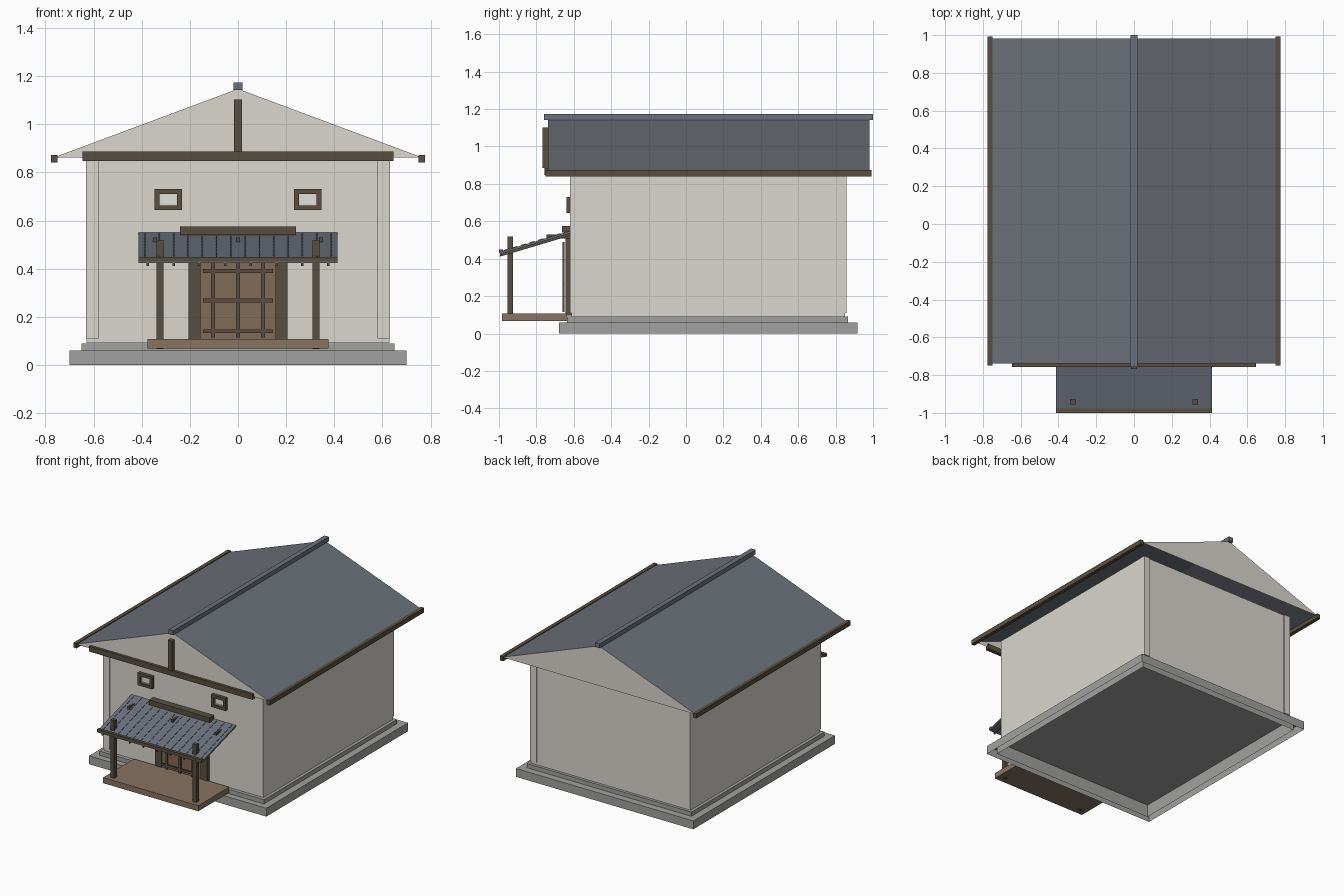
import bpy, bmesh, math

if "Cube" in bpy.data.objects:
    bpy.data.objects.remove(bpy.data.objects["Cube"])


def material(name, r, g, b):
    """Flat colour given as 0-255 sRGB, stored as linear."""
    def lin(c):
        c /= 255
        return c / 12.92 if c < 0.04045 else ((c + 0.055) / 1.055) ** 2.4
    m = bpy.data.materials.new(name)
    m.diffuse_color = (lin(r), lin(g), lin(b), 1)
    m.use_nodes = True
    m.node_tree.nodes["Principled BSDF"].inputs["Base Color"].default_value = m.diffuse_color
    return m


PLASTER = material("plaster", 219, 215, 207)
CONCRETE = material("concrete", 161, 161, 159)
WOOD = material("dark_wood", 89, 79, 64)
PLANK = material("deck_plank", 136, 116, 98)
DOOR = material("door_plank", 129, 107, 87)
ROOF = material("slate_roof", 106, 112, 120)
TILE = material("blue_slate", 107, 114, 125)
PANE = material("pale_pane", 228, 226, 221)


def finish(name, bm, *mats):
    me = bpy.data.meshes.new(name)
    bm.to_mesh(me)
    bm.free()
    for m in mats:
        me.materials.append(m)
    ob = bpy.data.objects.new(name, me)
    bpy.context.collection.objects.link(ob)
    return ob


def add_box(bm, x0, x1, y0, y1, z0, z1, shear=0.0):
    """Box in a bmesh; shear raises z with distance along y from y0."""
    for v in bmesh.ops.create_cube(bm, size=1)["verts"]:
        x, y, z = v.co
        yy = y1 if y > 0 else y0
        v.co = (x1 if x > 0 else x0, yy,
                (z1 if z > 0 else z0) + shear * (yy - y0))


def boxes(name, mat, *dims, shear=0.0):
    bm = bmesh.new()
    for d in dims:
        add_box(bm, *d, shear=shear)
    return finish(name, bm, mat)


def mirrored(x0, x1, *rest):
    return [(x0, x1, *rest), (-x1, -x0, *rest)]


def ring_frame(name, mat, cx, cz, w, h, t, y0, y1):
    """Rectangular frame of outer half size w, h and bar width t."""
    boxes(name, mat,
          (cx - w, cx + w, y0, y1, cz + h - t, cz + h),
          (cx - w, cx + w, y0, y1, cz - h, cz - h + t),
          (cx - w, cx - w + t, y0, y1, cz - h + t, cz + h - t),
          (cx + w - t, cx + w, y0, y1, cz - h + t, cz + h - t))


# Foundation: outer step and inner plinth, shells open underneath
def shell(name, steps, cap):
    bm = bmesh.new()
    rings = [[bm.verts.new(p) for p in
              [(-x, y0, z), (x, y0, z), (x, y1, z), (-x, y1, z)]]
             for x, y0, y1, z in steps]
    for a, b in zip(rings, rings[1:]):
        for i in range(4):
            j = (i + 1) % 4
            bm.faces.new((a[i], a[j], b[j], b[i]))
    if cap:
        bm.faces.new(rings[-1])
    finish(name, bm, CONCRETE)


shell("foundation_step", [(.70, -.68, .917, 0), (.70, -.68, .917, .06),
                          (.65, -.635, .867, .06)], False)
shell("plinth", [(.65, -.635, .867, 0), (.65, -.635, .867, .09)], True)

# Wall block with slightly raised corner pilasters on both ends
boxes("walls", PLASTER, (-.63, .63, -.613, .85, .092, .86))
boxes("corner_pilasters", PLASTER,
      *mirrored(.58, .6305, -.62, -.57, .11, .861),
      *mirrored(.58, .6305, .807, .857, .11, .861))

# Gabled roof, open underneath, with plaster ends
bm = bmesh.new()
front, back = [[bm.verts.new(p) for p in
                [(-.765, y, .862), (0, y, 1.147), (.765, y, .862)]]
               for y in (-.738, .982)]
bm.faces.new(front[::-1]).material_index = 1
bm.faces.new(back).material_index = 1
for i in range(2):
    bm.faces.new((front[i], front[i + 1], back[i + 1], back[i]))
for f in bm.faces:
    f.normal_update()
    if f.normal.z < -.1 or (f.material_index and
                            f.normal.y * f.calc_center_median().y < 0):
        f.normal_flip()
finish("main_roof", bm, ROOF, PLASTER)

boxes("ridge_cap", TILE, (-.018, .018, -.758, 1.0, 1.142, 1.173))
boxes("eave_boards", WOOD, *mirrored(.75, .776, -.75, .992, .84, .873))
boxes("gable_beam", WOOD, (-.645, .645, -.757, -.73, .848, .886))
boxes("king_post", WOOD, (-.016, .016, -.768, -.735, .886, 1.102))

# Small upper windows: frame, inner plaster trim, pale pane
for side, cx in (("left", -.29), ("right", .29)):
    ring_frame(side + "_window_frame", WOOD, cx, .687, .057, .044, .02,
               -.638, -.605)
    ring_frame(side + "_window_trim", PLASTER, cx, .687, .037, .024, .005,
               -.628, -.605)
    boxes(side + "_window_pane", PANE,
          (cx - .032, cx + .032, -.622, -.613, .668, .706))

# Porch deck and posts
boxes("porch_deck", PLANK, (-.376, .376, -.985, -.636, .068, .108))
boxes("porch_posts", WOOD, *mirrored(.309, .339, -.955, -.926, .067, .52))

# Sloping porch roof, rafters below, low segmented tile ribs above
SLOPE, YF, YB = .298, -.995, -.613
boxes("porch_roof", TILE, (-.413, .413, YF, YB, .424, .436), shear=SLOPE)
boxes("porch_rafters", WOOD,
      *[(x - .005, x + .005, YF, YB, .411, .425)
        for x in [(-3.5 + i) * .107 for i in range(8)]], shear=SLOPE)
bm = bmesh.new()
for i in range(14):
    x = (i - 6.5) * .0595
    for k in range(8):
        y = YF + .02 + k * .046
        z = .434 + SLOPE * (y - YF)
        add_box(bm, x - .003, x + .003, y, y + .028, z, z + .006, SLOPE)
finish("tile_ribs", bm, TILE)
boxes("porch_fascia", WOOD, (-.413, .413, -1.0, -.978, .43, .449))
boxes("porch_ridge_beam", WOOD, (-.24, .24, -.662, -.61, .54, .575))
boxes("porch_brackets", WOOD,
      *[(x - .008, x + .008, -.745, -.61, .508, .53)
        for x in (-.345, 0, .345)])

# Entrance door with lattice
boxes("door_panel", DOOR, (-.156, .156, -.635, -.6, .095, .52))
boxes("door_frame", WOOD, *mirrored(.155, .206, -.643, -.6, .095, .53),
      (-.155, .155, -.643, -.6, .49, .53))
boxes("door_lattice", WOOD,
      *[(x - .008, x + .008, -.66, -.65, .115, .49) for x in (-.104, 0, .104)],
      *[(-.146, .146, -.66, -.65, z - .008, z + .008)
        for z in (.14, .267, .39)])
